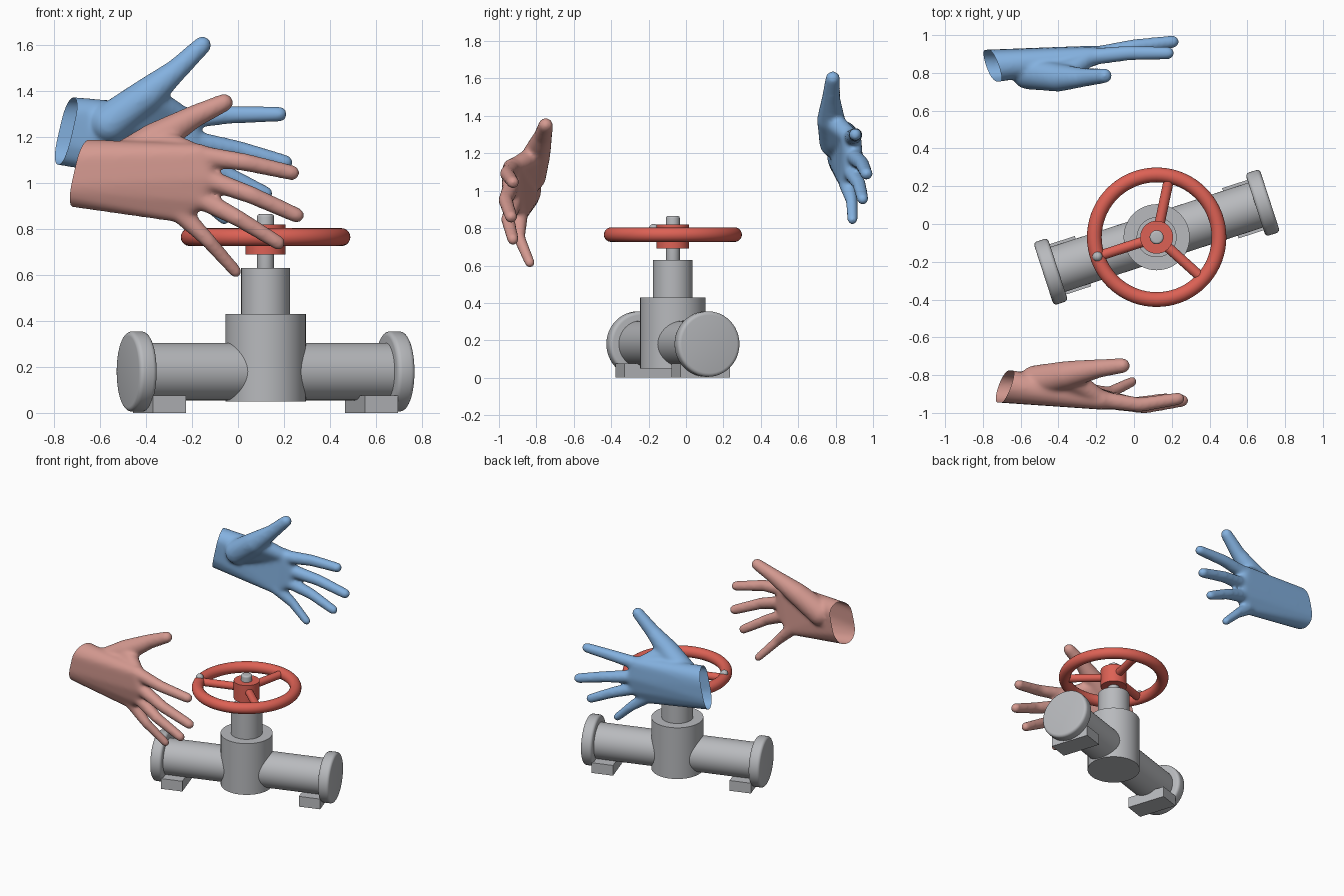
import bpy, bmesh, math
from mathutils import Vector, Matrix

if "Cube" in bpy.data.objects:
    bpy.data.objects.remove(bpy.data.objects["Cube"])


def material(name, rgb):
    m = bpy.data.materials.new(name)
    m.use_nodes = True
    m.diffuse_color = (*rgb, 1)
    m.node_tree.nodes["Principled BSDF"].inputs["Base Color"].default_value = (*rgb, 1)
    return m


GREY = material("pipe grey", (0.48, 0.49, 0.51))
RED = material("wheel red", (0.72, 0.12, 0.09))
BLUE = material("hand blue", (0.23, 0.44, 0.74))
PINK = material("hand pink", (0.66, 0.32, 0.28))


def finish(name, bm, mat, angle=40, bevel=0):
    mesh = bpy.data.meshes.new(name)
    bmesh.ops.recalc_face_normals(bm, faces=bm.faces)
    bm.to_mesh(mesh)
    bm.free()
    mesh.materials.append(mat)
    ob = bpy.data.objects.new(name, mesh)
    bpy.context.collection.objects.link(ob)
    bpy.ops.object.select_all(action='DESELECT')
    ob.select_set(True)
    bpy.context.view_layer.objects.active = ob
    if bevel:
        mod = ob.modifiers.new("rounded rim", 'BEVEL')
        mod.width, mod.segments = bevel, 4
        mod.limit_method, mod.angle_limit = 'ANGLE', math.radians(50)
        bpy.ops.object.modifier_apply(modifier=mod.name)
    bpy.ops.object.shade_smooth_by_angle(angle=math.radians(angle))
    return ob


def rod(name, a, b, r, mat, bevel=0):
    """Cylinder running from point a to point b."""
    a, b = Vector(a), Vector(b)
    turn = (b - a).to_track_quat('Z', 'Y').to_matrix().to_4x4()
    bm = bmesh.new()
    bmesh.ops.create_cone(bm, cap_ends=True, segments=48, radius1=r, radius2=r,
                          depth=(b - a).length,
                          matrix=Matrix.Translation((a + b) / 2) @ turn)
    return finish(name, bm, mat, bevel=bevel)


# Valve body, upright on the pipe
CENTRE = Vector((0.12, -0.07, 0))
ANGLE = math.radians(18)


def at(u, v, z):
    """Point given along the pipe, across it and up."""
    return CENTRE + Matrix.Rotation(ANGLE, 3, 'Z') @ Vector((u, v, z))


rod("valve_body", at(0, 0, 0.05), at(0, 0, 0.43), 0.175, GREY)
rod("bonnet", at(0, 0, 0.4), at(0, 0, 0.63), 0.106, GREY)
rod("stem", at(0, 0, 0.6), at(0, 0, 0.865), 0.037, GREY, bevel=0.012)
rod("pipe", at(-0.6, 0, 0.18), at(0.6, 0, 0.18), 0.125, GREY)

# Flanges and feet at both pipe ends
for side, label in ((-1, "right"), (1, "left")):
    rod(label + "_flange", at(side * 0.55, 0, 0.18), at(side * 0.63, 0, 0.18),
        0.175, GREY, bevel=0.02)
    bm = bmesh.new()
    bmesh.ops.create_cube(bm, size=1, matrix=Matrix.Translation(at(side * 0.485, 0, 0.038))
                          @ Matrix.Rotation(ANGLE, 4, 'Z')
                          @ Matrix.Diagonal((0.15, 0.28, 0.076, 1)))
    finish(label + "_foot", bm, GREY)

# Handwheel
WHEEL_Z, RING, TUBE = 0.765, 0.33, 0.039
bm = bmesh.new()
circle = bmesh.ops.create_circle(bm, segments=20, radius=TUBE,
                                 matrix=Matrix.Translation(CENTRE + Vector((RING, 0, WHEEL_Z)))
                                 @ Matrix.Rotation(math.pi / 2, 4, 'X'))
bmesh.ops.spin(bm, geom=bm.verts[:] + bm.edges[:], cent=CENTRE, axis=(0, 0, 1),
               angle=math.tau, steps=72, use_merge=True)
bmesh.ops.remove_doubles(bm, verts=bm.verts, dist=0.0005)
finish("wheel_ring", bm, RED)
rod("wheel_hub", at(0, 0, 0.69), at(0, 0, 0.82), 0.087, RED)
for i in range(3):
    a = math.radians(60 + 120 * i)
    rod(f"wheel_spoke_{i + 1}", at(0, 0, WHEEL_Z),
        at(RING * math.cos(a), RING * math.sin(a), WHEEL_Z), 0.027, RED)

# Small knob on the ring
bm = bmesh.new()
bmesh.ops.create_uvsphere(bm, u_segments=24, v_segments=12, radius=0.026,
                          matrix=Matrix.Translation(at(-RING, 0, 0.797)))
finish("wheel_knob", bm, GREY)

# Unit sphere points used to build the hands
ball = bmesh.new()
bmesh.ops.create_icosphere(ball, subdivisions=3, radius=1)
BALL = [v.co.copy() for v in ball.verts]
ball.free()


def hull(bm, balls):
    """Convex skin stretched around (centre, radius) balls."""
    verts = [bm.verts.new(c + p * r) for c, r in balls for p in BALL]
    res = bmesh.ops.convex_hull(bm, input=verts)
    spare = {g for g in res["geom_interior"] + res["geom_unused"]
             if isinstance(g, bmesh.types.BMVert)}
    bmesh.ops.delete(bm, geom=list(spare), context='VERTS')


def chain(bm, points, radii):
    balls = list(zip(points, radii))
    for pair in zip(balls, balls[1:]):
        hull(bm, pair)


def hand(name, mat, out, wrist, knuckles, tips, thumb, bow):
    """Open hand; out is the y direction its back faces."""
    wrist = Vector(wrist)
    knuckles, tips, thumb = ([Vector(p) for p in pts] for pts in (knuckles, tips, thumb))
    bm = bmesh.new()
    # palm
    spread = Vector((0.012, 0, 0.052))
    back = Vector((-0.12, 0, -0.01))
    heel = [(wrist + back + spread * s, 0.084) for s in (-1, 1)]
    heel += [(wrist + spread * s, 0.084) for s in (-1, 1)]
    hull(bm, heel + [(k, r) for k, r in zip(knuckles, (0.052, 0.05, 0.046, 0.042))])
    # fingers
    for k, t, r in zip(knuckles, tips, (0.036, 0.036, 0.034, 0.03)):
        mid = k.lerp(t, 0.5) + Vector((0, out * bow, 0.008))
        chain(bm, (k, mid, t), (0.046, r + 0.003, r - 0.002))
    # thumb and its web
    chain(bm, thumb, (0.088, 0.075, 0.05, 0.04))
    hull(bm, [(thumb[0], 0.08), (thumb[1], 0.06), (knuckles[0], 0.045)])
    ob = finish(name, bm, mat)
    # fuse into one soft skin
    ob.data.remesh_voxel_size = 0.01
    bpy.ops.object.voxel_remesh()
    bm = bmesh.new()
    bm.from_mesh(ob.data)
    for _ in range(10):
        bmesh.ops.smooth_vert(bm, verts=bm.verts, factor=0.5,
                              use_axis_x=True, use_axis_y=True, use_axis_z=True)
    # open wrist
    bmesh.ops.bisect_plane(bm, geom=bm.verts[:] + bm.edges[:] + bm.faces[:],
                           plane_co=wrist, plane_no=(-0.92, -0.32 * out, 0.21),
                           clear_outer=True)
    bm.to_mesh(ob.data)
    bm.free()
    ob.data.materials.clear()
    ob.data.materials.append(mat)
    bpy.ops.object.shade_smooth()


hand("front_hand", PINK, -1, (-0.68, -0.855, 1.055),
     [(-0.17, -0.93, 1.12), (-0.14, -0.935, 1.02), (-0.17, -0.92, 0.935), (-0.25, -0.89, 0.87)],
     [(0.235, -0.925, 1.045), (0.255, -0.935, 0.86), (0.175, -0.925, 0.74), (-0.01, -0.835, 0.615)],
     [(-0.52, -0.835, 1.08), (-0.36, -0.8, 1.19), (-0.19, -0.765, 1.29), (-0.06, -0.75, 1.35)],
     0.03)
hand("back_hand", BLUE, 1, (-0.745, 0.835, 1.24),
     [(-0.23, 0.885, 1.28), (-0.2, 0.895, 1.185), (-0.21, 0.885, 1.1), (-0.28, 0.86, 1.04)],
     [(0.18, 0.905, 1.3), (0.205, 0.965, 1.09), (0.12, 0.945, 0.955), (-0.06, 0.89, 0.845)],
     [(-0.56, 0.8, 1.26), (-0.4, 0.775, 1.38), (-0.27, 0.775, 1.49), (-0.155, 0.785, 1.6)],
     0.01)
